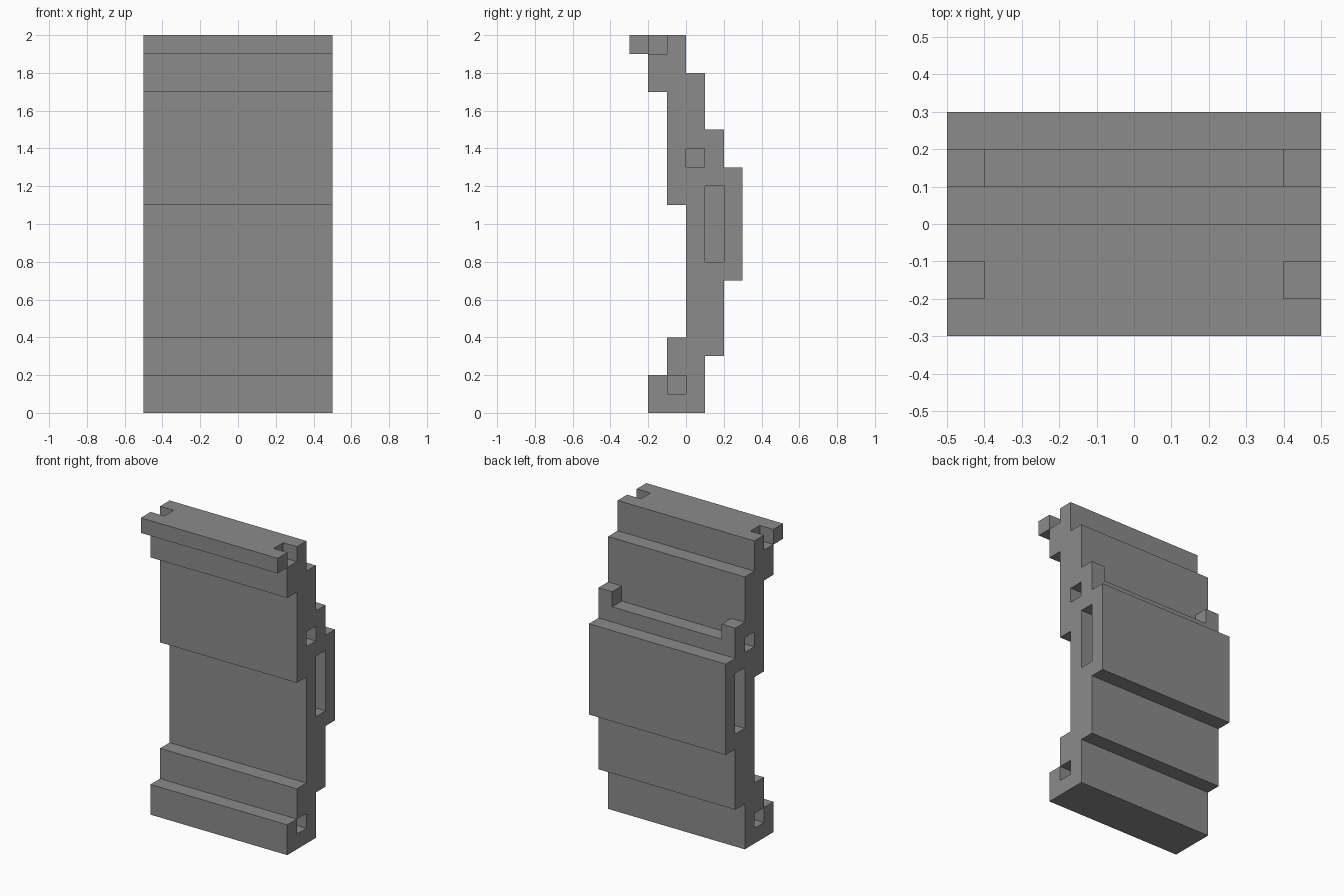
import bpy, bmesh

cube = bpy.data.objects.get("Cube")
if cube:
    bpy.data.objects.remove(cube, do_unlink=True)

# Single flat grey
grey = bpy.data.materials.new("mid_grey")
grey.use_nodes = True
colour = (0.26, 0.26, 0.26, 1.0)
grey.diffuse_color = colour
grey.node_tree.nodes["Principled BSDF"].inputs["Base Color"].default_value = colour


def make_object(name, bm):
    bmesh.ops.recalc_face_normals(bm, faces=bm.faces[:])
    mesh = bpy.data.meshes.new(name)
    bm.to_mesh(mesh)
    bm.free()
    mesh.materials.append(grey)
    obj = bpy.data.objects.new(name, mesh)
    bpy.context.collection.objects.link(obj)
    return obj


def add_prism(bm, outline, x0, x1):
    """Extrude a (y, z) outline along x."""
    face = bm.faces.new([bm.verts.new((x0, y, z)) for y, z in outline])
    ext = bmesh.ops.extrude_face_region(bm, geom=[face])
    for v in ext["geom"]:
        if isinstance(v, bmesh.types.BMVert):
            v.co.x = x1


def rect(y0, y1, z0, z1):
    return [(y0, z0), (y1, z0), (y1, z1), (y0, z1)]


# Stepped side profile of the panel: up the back, then down the front
profile = [
    (-0.2, 0), (0.1, 0), (0.1, 0.3), (0.2, 0.3), (0.2, 0.7), (0.3, 0.7),
    (0.3, 1.3), (0.2, 1.3), (0.2, 1.5), (0.1, 1.5), (0.1, 1.8), (0, 1.8),
    (0, 2), (-0.3, 2), (-0.3, 1.9), (-0.2, 1.9), (-0.2, 1.7), (-0.1, 1.7),
    (-0.1, 1.1), (0, 1.1), (0, 0.4), (-0.1, 0.4), (-0.1, 0.2), (-0.2, 0.2),
]
bm = bmesh.new()
add_prism(bm, profile, -0.5, 0.5)
panel = make_object("stepped_panel", bm)

# Recesses cut 0.1 deep into both ends, with a hair of clearance at corners
e = 0.001
recesses = [
    rect(-0.2 + e, -0.1, 1.9 + e, 2.1),          # open notch in the top lip
    rect(0 + e, 0.1 - e, 1.3 + e, 1.4 - e),      # upper square socket
    rect(0.1, 0.2, 0.8, 1.2),                    # tall slot
    rect(-0.1 + e, 0 - e, 0.1 + e, 0.2 - e),     # lower square socket
]
bm = bmesh.new()
for side in (-1, 1):
    for outline in recesses:
        add_prism(bm, outline, side * 0.4, side * 0.6)
# Lowered back shelf, leaving a post at each end
add_prism(bm, rect(0.1, 0.25, 1.4, 1.6), -0.4, 0.4)
cutter = make_object("recess_cutter", bm)
cutter.hide_render = True

# Cut and discard the helper
mod = panel.modifiers.new("recesses", 'BOOLEAN')
mod.operation = 'DIFFERENCE'
mod.solver = 'EXACT'
mod.object = cutter
bpy.context.view_layer.objects.active = panel
panel.select_set(True)
bpy.ops.object.modifier_apply(modifier=mod.name)
bpy.data.objects.remove(cutter, do_unlink=True)
